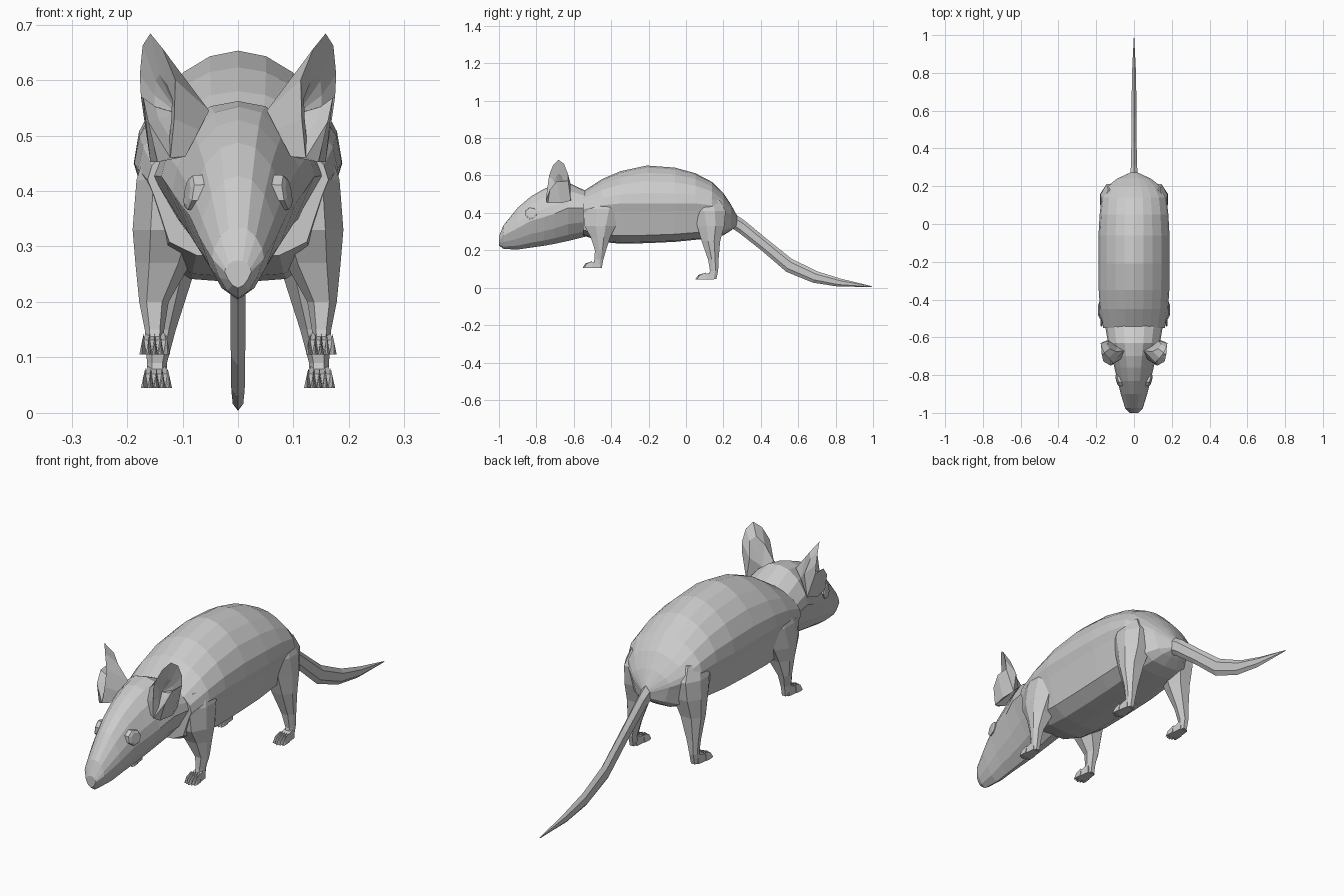
import bpy, bmesh, math

if "Cube" in bpy.data.objects:
    bpy.data.objects.remove(bpy.data.objects["Cube"])

grey = bpy.data.materials.new("fur grey")
grey.diffuse_color = (0.6, 0.6, 0.6, 1)
grey.use_nodes = True
grey.node_tree.nodes["Principled BSDF"].inputs["Base Color"].default_value = grey.diffuse_color


def finish(name, bm):
    bmesh.ops.recalc_face_normals(bm, faces=bm.faces)
    mesh = bpy.data.meshes.new(name)
    bm.to_mesh(mesh)
    bm.free()
    mesh.materials.append(grey)
    ob = bpy.data.objects.new(name, mesh)
    bpy.context.collection.objects.link(ob)
    return ob


def add_loft(bm, rings):
    """Skin a list of equal-length closed rings and cap both ends."""
    loops = [[bm.verts.new(p) for p in ring] for ring in rings]
    for a, b in zip(loops, loops[1:]):
        n = len(a)
        for i in range(n):
            bm.faces.new((a[i], a[(i + 1) % n], b[(i + 1) % n], b[i]))
    bm.faces.new(loops[0])
    bm.faces.new(loops[-1])


def mirror(ob):
    m = ob.modifiers.new("mirror", 'MIRROR')
    m.use_mirror_merge = False
    return ob


def section(y, top, side, bottom, w, half):
    """Symmetric ring; half = (width factor, height factor), height +1 top, -1 bottom."""
    def z(h):
        return side + h * ((top - side) if h > 0 else (side - bottom))
    right = [(f * w, y, z(h)) for f, h in half]
    left = [(-x, yy, zz) for x, yy, zz in right[-2:0:-1]]
    return right + left


# Body: y, top, widest height, bottom, half width
body_half = [(0, 1), (.27, .95), (.52, .81), (.77, .59), (.95, .28), (1, 0),
             (.93, -.20), (.76, -.80), (.46, -.97), (0, -1)]
body = [(-.55, .515, .42, .280, .163), (-.45, .58, .44, .245, .180), (-.35, .623, .45, .235, .187),
        (-.21, .653, .45, .238, .188), (-.06, .642, .45, .245, .188), (.05, .612, .45, .256, .182),
        (.14, .565, .44, .265, .172), (.20, .505, .41, .280, .140), (.24, .445, .39, .305, .090),
        (.273, .385, .36, .330, .018)]
bm = bmesh.new()
add_loft(bm, [section(*s, body_half) for s in body])
finish("body", bm)

# Head and neck
head_half = [(0, 1), (.36, .93), (.68, .68), (.93, .28), (1, -.02), (.72, -.50), (.42, -.82), (0, -1)]
head = [(-1.0, .275, .255, .225, .024), (-.975, .335, .28, .207, .047), (-.90, .427, .32, .204, .070),
        (-.83, .487, .36, .214, .088), (-.76, .528, .38, .224, .104), (-.70, .552, .40, .235, .118),
        (-.63, .562, .43, .250, .138), (-.53, .515, .43, .275, .154)]
bm = bmesh.new()
add_loft(bm, [section(*s, head_half) for s in head])
finish("head", bm)

# Eyes: low faceted discs set into the cheeks
bm = bmesh.new()
eye_rings = []
for x, r in ((.058, .034), (.088, .032), (.092, .022)):
    eye_rings.append([(x - .15 * r * math.sin(a) + .25 * r * math.cos(a),
                       -.828 + r * math.cos(a), .397 + r * math.sin(a))
                      for a in [k * math.tau / 7 for k in range(7)]])
add_loft(bm, eye_rings)
mirror(finish("eyes", bm))

# Ears: cups with the opening turned outward; rim and matching outer root
rim = [(.122, -.750, .460), (.115, -.742, .530), (.113, -.732, .600), (.136, -.710, .657), (.158, -.682, .684),
       (.172, -.652, .662), (.177, -.632, .610), (.175, -.630, .570), (.171, -.690, .568), (.162, -.728, .525)]
root = [(.095, -.730, .462), (.070, -.715, .510), (.052, -.672, .545), (.098, -.675, .606), (.128, -.660, .640),
        (.145, -.638, .622), (.130, -.618, .560), (.145, -.616, .465), (.158, -.670, .452), (.145, -.738, .452)]
pit_c = (.125, -.680, .535)
bm = bmesh.new()
edge = [bm.verts.new(p) for p in rim]
outer = [bm.verts.new(p) for p in root]
pit = [bm.verts.new([(a + b) / 2 for a, b in zip(p, pit_c)]) for p in rim]
floor = bm.verts.new((.108, -.672, .540))
base = bm.verts.new((.09, -.650, .520))
for i in range(len(rim)):
    j = (i + 1) % len(rim)
    for ring, centre in ((pit, floor), (outer, base)):
        bm.faces.new((edge[i], edge[j], ring[j], ring[i]))
        bm.faces.new((ring[i], ring[j], centre))
mirror(finish("ears", bm))


# Legs: z, inner x, outer x, front y, back y
def leg_ring(z, x0, x1, y0, y1):
    cx, cy, rx, ry = (x0 + x1) / 2, (y0 + y1) / 2, (x1 - x0) / 2, (y1 - y0) / 2
    shape = [(-.55, -1), (.5, -1), (1, -.3), (1, .35), (.5, 1), (-.55, 1), (-1, 0)]
    return [(cx + a * rx, cy + b * ry, z) for a, b in shape]


def leg(name, rows, x, y, z, length, height):
    bm = bmesh.new()
    add_loft(bm, [leg_ring(*r) for r in rows])
    # Palm wedge
    add_loft(bm, [[(x - .018, y, z), (x + .018, y, z), (x + .015, y, z + height), (x - .015, y, z + height)],
                  [(x - .024, y - length * .55, z), (x + .024, y - length * .55, z),
                   (x + .021, y - length * .55, z + height * .6), (x - .021, y - length * .55, z + height * .6)]])
    # Five pointed toes fanned forward
    for k in range(-2, 3):
        bx, tx = x + k * .010, x + k * .0115
        y0, y1, y2 = y - length * .45, y - length * (.85 - .04 * abs(k)), y - length * (1 - .05 * abs(k))
        add_loft(bm, [[(bx - .006, y0, z), (bx + .006, y0, z), (bx, y0, z + height * .85)],
                      [(tx - .005, y1, z), (tx + .005, y1, z), (tx, y1, z + height * .55)],
                      [(tx - .002, y2, z), (tx + .002, y2, z), (tx, y2, z + .004)]])
    mirror(finish(name, bm))


leg("front_legs", [(.48, .08, .164, -.51, -.36), (.42, .06, .183, -.548, -.345), (.33, .06, .190, -.542, -.375),
                   (.27, .085, .185, -.510, -.405), (.20, .125, .178, -.487, -.428),
                   (.15, .133, .168, -.490, -.442), (.106, .135, .166, -.500, -.450)],
    .150, -.46, .105, .092, .044)
leg("hind_legs", [(.47, .07, .158, .05, .18), (.41, .05, .178, .035, .212), (.33, .055, .181, .060, .205),
                  (.25, .080, .177, .083, .183), (.15, .112, .168, .118, .174),
                  (.09, .128, .164, .128, .172), (.046, .130, .162, .118, .162)],
    .147, .15, .045, .098, .042)

# Tail: y, z, half width, half thickness
tail = [(.24, .365, .024, .034), (.30, .325, .019, .034), (.42, .228, .016, .032), (.55, .120, .015, .035),
        (.69, .057, .014, .030), (.82, .027, .011, .021), (.993, .006, .001, .002)]
bm = bmesh.new()
add_loft(bm, [[(w * math.cos(a), y + .4 * t * math.sin(a), z + t * math.sin(a))
               for a in [math.pi / 6 + k * math.tau / 6 for k in range(6)]]
              for y, z, w, t in tail])
finish("tail", bm)
